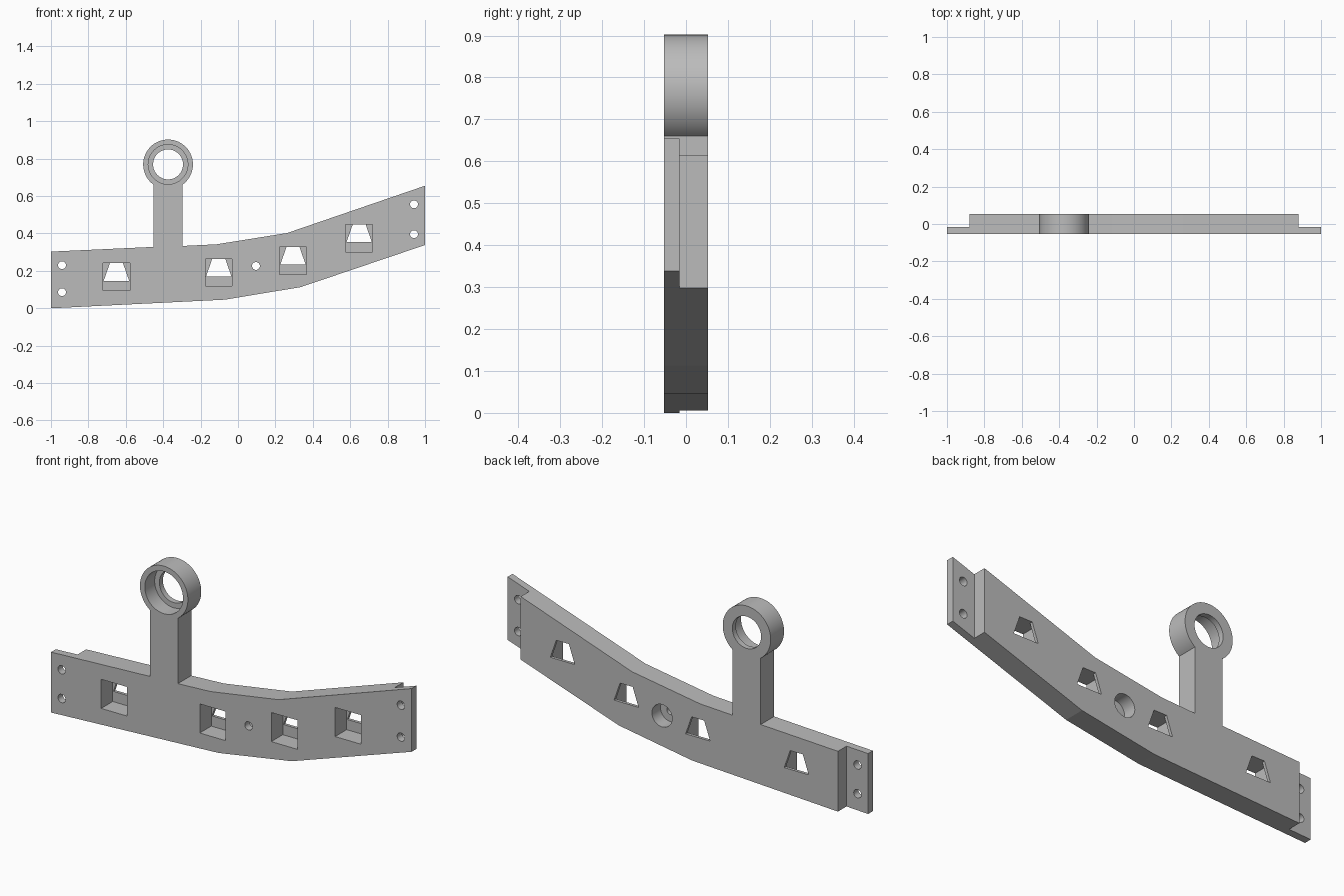
import bpy
import bmesh
from math import cos, sin, pi, asin

cube = bpy.data.objects.get("Cube")
if cube:
    bpy.data.objects.remove(cube, do_unlink=True)

FRONT, BACK = -0.053, 0.053
FLANGE_BACK = -0.015
OUT = 0.1                      # cutters reach past the faces

grey = bpy.data.materials.new("plain_grey")
grey.use_nodes = True
colour = (0.5, 0.5, 0.5, 1)
grey.diffuse_color = colour
grey.node_tree.nodes["Principled BSDF"].inputs["Base Color"].default_value = colour


def prism(name, outline, y0, y1):
    """Extrude an x-z outline from y0 to y1."""
    bm = bmesh.new()
    face = bm.faces.new([bm.verts.new((x, y0, z)) for x, z in outline])
    moved = bmesh.ops.extrude_face_region(bm, geom=[face])["geom"]
    verts = [v for v in moved if isinstance(v, bmesh.types.BMVert)]
    bmesh.ops.translate(bm, verts=verts, vec=(0, y1 - y0, 0))
    bmesh.ops.recalc_face_normals(bm, faces=bm.faces)
    mesh = bpy.data.meshes.new(name)
    bm.to_mesh(mesh)
    bm.free()
    mesh.materials.append(grey)
    obj = bpy.data.objects.new(name, mesh)
    bpy.context.collection.objects.link(obj)
    return obj


def arc(x, z, r, start=0, end=2 * pi, n=48):
    return [(x + r * cos(start + (end - start) * i / n),
             z + r * sin(start + (end - start) * i / n)) for i in range(n + 1)]


def circle(x, z, r, n=48):
    return arc(x, z, r, n=n)[:-1]


def box(x0, x1, z0, z1):
    return [(x0, z0), (x1, z0), (x1, z1), (x0, z1)]


# Bent beam with the post and ring eye in one outline
EYE_X, EYE_Z, EYE_R, POST_HALF = -0.374, 0.769, 0.133, 0.0775
dip = asin(POST_HALF / EYE_R)
eye = arc(EYE_X, EYE_Z, EYE_R, -pi / 2 + dip, 3 * pi / 2 - dip, 72)
outline = [(-1, 0), (-0.07, 0.046), (0.335, 0.113), (1, 0.338),
           (1, 0.655), (0.262, 0.402), (-0.115, 0.342),
           (EYE_X + POST_HALF, 0.333)] + eye + [
           (EYE_X - POST_HALF, 0.328), (-1, 0.303)]
bracket = prism("bracket_beam", outline, FRONT, BACK)

cutters = []


def cut(name, shape, y0, y1):
    cutters.append(prism(name, shape, y0, y1))


# Thin end flanges with two bolt holes each
for side, heights in ((-1, (0.086, 0.23)), (1, (0.396, 0.556))):
    x0, x1 = sorted((side * 0.88, side * 1.1))
    cut("flange_step_cutter", box(x0, x1, -0.2, 1), FLANGE_BACK, OUT)
    for z in heights:
        cut("bolt_hole_cutter", circle(side * 0.941, z, 0.021, 32), -OUT, OUT)

# Square front pockets opening into tapered back windows
for x, z in ((-0.65, 0.168), (-0.103, 0.191), (0.294, 0.254), (0.648, 0.374)):
    top = z + 0.073
    window = [(x - 0.068, z - 0.021), (x + 0.068, z - 0.021),
              (x + 0.035, top), (x - 0.035, top)]
    cut("window_cutter", window, 0, OUT)
    cut("pocket_cutter", box(x - 0.072, x + 0.072, z - 0.073, top), -OUT, 0.038)

# Middle hole, counterbored from the back
cut("middle_hole_cutter", circle(0.096, 0.226, 0.021, 32), -OUT, OUT)
cut("middle_bore_cutter", circle(0.096, 0.226, 0.056), FLANGE_BACK, OUT)

# Eye bore with a retaining lip at the back
cut("eye_hole_cutter", circle(EYE_X, EYE_Z, 0.08, 64), -OUT, OUT)
cut("eye_bore_cutter", circle(EYE_X, EYE_Z, 0.106, 64), -OUT, 0.025)

for cutter in cutters:
    cutter.hide_render = True
    mod = bracket.modifiers.new(cutter.name, "BOOLEAN")
    mod.operation = "DIFFERENCE"
    mod.solver = "EXACT"
    mod.object = cutter

# Bake the cuts, then drop the cutters
graph = bpy.context.evaluated_depsgraph_get()
mesh = bpy.data.meshes.new_from_object(bracket.evaluated_get(graph))
bracket.modifiers.clear()
bracket.data = mesh
for cutter in cutters:
    bpy.data.objects.remove(cutter, do_unlink=True)

bpy.ops.object.select_all(action="DESELECT")
bracket.select_set(True)
bpy.context.view_layer.objects.active = bracket
bpy.ops.object.shade_smooth_by_angle(angle=pi / 9)
# Keep the beam's gentle bends crisp
bm = bmesh.new()
bm.from_mesh(bracket.data)
for f in bm.faces:
    f.smooth = f.calc_area() < 0.004
bm.to_mesh(bracket.data)
bm.free()
